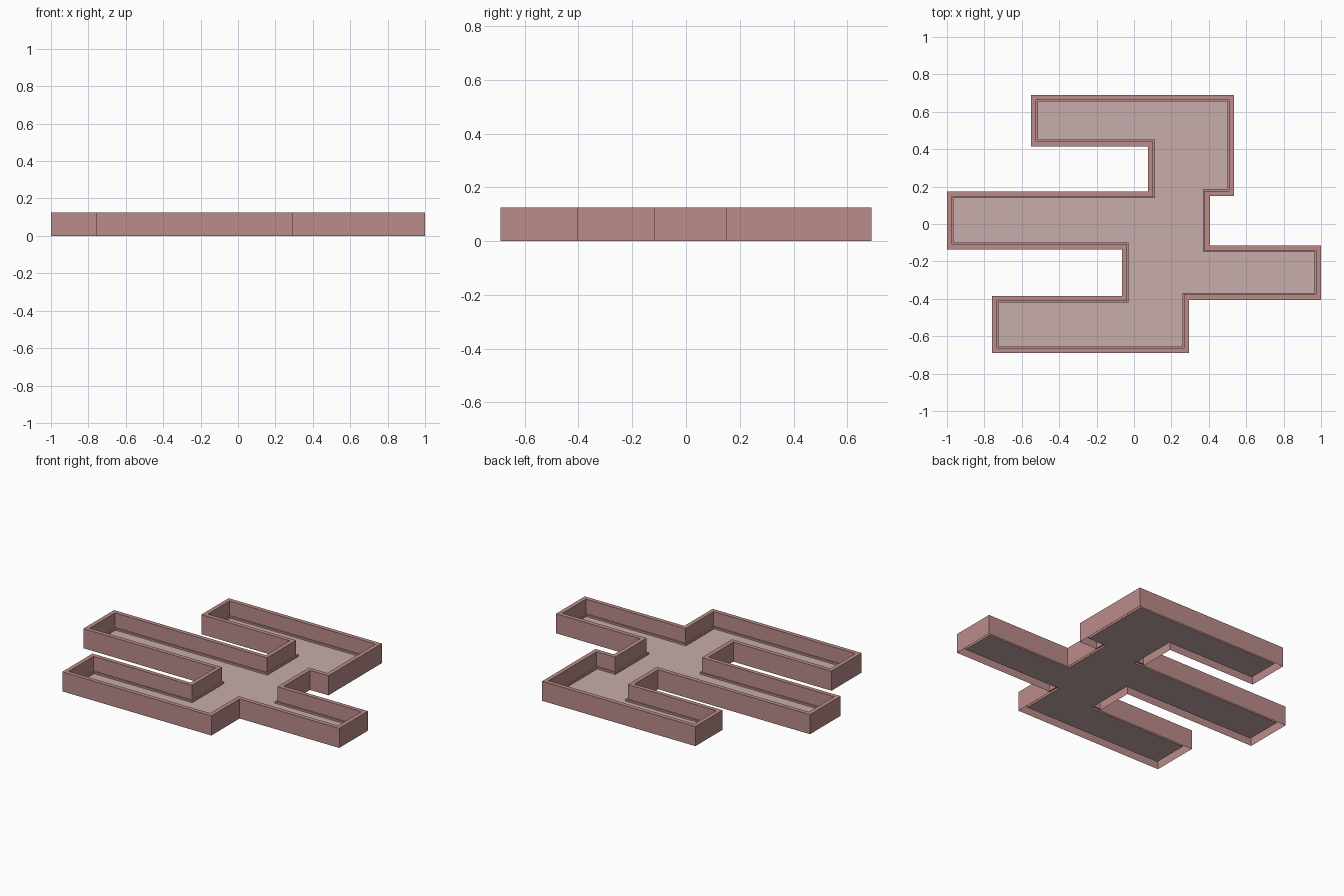
import bpy
import bmesh
from mathutils import Vector

cube = bpy.data.objects.get("Cube")
if cube:
    bpy.data.objects.remove(cube, do_unlink=True)


def material(name, rgb):
    mat = bpy.data.materials.new(name)
    mat.use_nodes = True
    color = (*rgb, 1.0)
    mat.diffuse_color = color
    mat.node_tree.nodes["Principled BSDF"].inputs["Base Color"].default_value = color
    return mat


def add_object(name, bm, mat):
    mesh = bpy.data.meshes.new(name)
    bm.to_mesh(mesh)
    bm.free()
    mesh.materials.append(mat)
    obj = bpy.data.objects.new(name, mesh)
    bpy.context.collection.objects.link(obj)
    return obj


# Clockwise footprint: three arms to -x, one arm to +x
OUTLINE = [Vector(p) for p in (
    (-0.55, 0.69), (0.535, 0.69), (0.535, 0.15), (0.405, 0.15),
    (0.405, -0.115), (1, -0.115), (1, -0.405), (0.295, -0.405),
    (0.295, -0.69), (-0.76, -0.69), (-0.76, -0.385), (-0.065, -0.385),
    (-0.065, -0.135), (-1, -0.135), (-1, 0.175), (0.075, 0.175),
    (0.075, 0.415), (-0.55, 0.415))]
COUNT = len(OUTLINE)


def inward(i):
    # Inward normal of the edge leaving corner i
    d = (OUTLINE[(i + 1) % COUNT] - OUTLINE[i]).normalized()
    return Vector((d.y, -d.x))


def ring(bm, inset, z):
    verts = []
    for i, p in enumerate(OUTLINE):
        q = p + inset * (inward(i - 1 if i else COUNT - 1) + inward(i))
        verts.append(bm.verts.new((q.x, q.y, z)))
    return verts


WALL_HEIGHT = 0.125
WALL = 0.027
FLOOR_INSET = 0.036
FLOOR_Z = 0.02

# Folded wall: outer side, top rim, inner side, small ledge down to the floor
bm = bmesh.new()
profile = [(0, 0), (0, WALL_HEIGHT), (WALL, WALL_HEIGHT),
           (WALL, 0.032), (FLOOR_INSET, 0.032), (FLOOR_INSET, FLOOR_Z)]
rings = [ring(bm, inset, z) for inset, z in profile]
for low, high in zip(rings, rings[1:]):
    for i in range(COUNT):
        j = (i + 1) % COUNT
        bm.faces.new((low[i], high[i], high[j], low[j]))
add_object("perimeter_wall", bm, material("dusty rose", (0.49, 0.262, 0.254)))

# Recessed floor
bm = bmesh.new()
bm.faces.new(list(reversed(ring(bm, FLOOR_INSET, FLOOR_Z))))
add_object("tray_floor", bm, material("pale rose", (0.578, 0.413, 0.413)))
